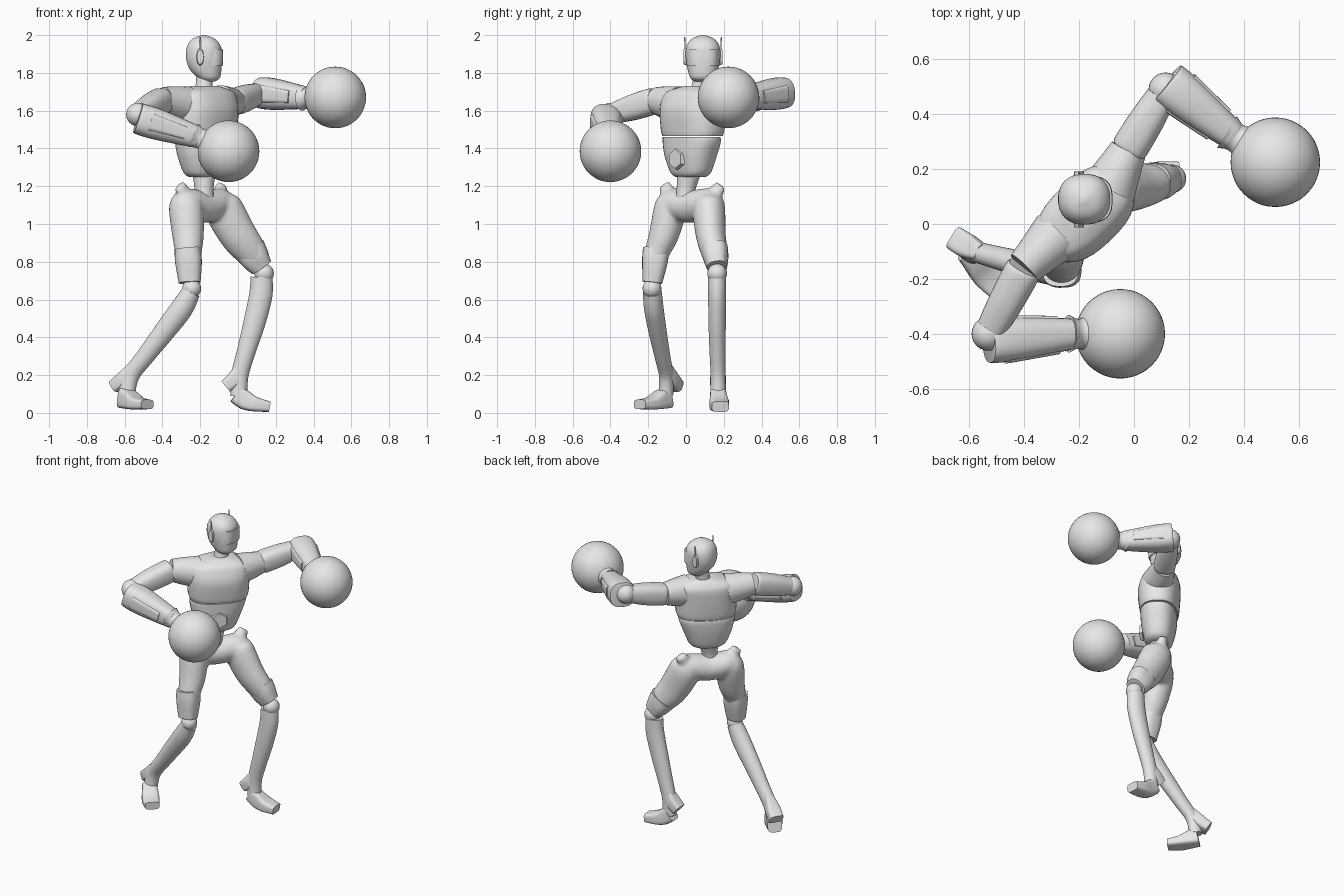
import bpy, bmesh, math
from mathutils import Vector

if "Cube" in bpy.data.objects:
    bpy.data.objects.remove(bpy.data.objects["Cube"])

grey = bpy.data.materials.new("plain_grey")
grey.use_nodes = True
grey.diffuse_color = (0.8, 0.8, 0.8, 1)
grey.node_tree.nodes["Principled BSDF"].inputs["Base Color"].default_value = grey.diffuse_color

SIDE = Vector((.72, .69, 0))       # toward the model's own left
FRONT = Vector((.69, -.72, 0))     # way the chest faces
UP = Vector((0, 0, 1))


def finish(name, bm, angle=40):
    bmesh.ops.recalc_face_normals(bm, faces=bm.faces)
    me = bpy.data.meshes.new(name)
    bm.to_mesh(me)
    bm.free()
    ob = bpy.data.objects.new(name, me)
    bpy.context.collection.objects.link(ob)
    me.materials.append(grey)
    bpy.ops.object.select_all(action='DESELECT')
    ob.select_set(True)
    bpy.context.view_layer.objects.active = ob
    bpy.ops.object.shade_smooth_by_angle(angle=math.radians(angle))
    return ob


def spline(pts, sub):
    # Smooth resampling of stations (x, y, z, half width, half depth)
    out = []
    last = len(pts) - 1
    for i in range(last):
        p0, p1, p2, p3 = [pts[max(0, min(last, i + k))] for k in (-1, 0, 1, 2)]
        for s in range(sub):
            t = s / sub
            out.append([b + .5 * t * (c - a + t * (2 * a - 5 * b + 4 * c - d + t * (3 * (b - c) + d - a)))
                        for a, b, c, d in zip(p0, p1, p2, p3)])
    return out + [list(pts[-1])]


def add_loft(bm, pts, ref, n=28, sub=5, power=2, upright=False):
    st = spline(pts, sub)
    last = len(st) - 1
    rings = []
    for i, s in enumerate(st):
        t = Vector(st[min(i + 1, last)][:3]) - Vector(st[max(i - 1, 0)][:3])
        t = UP.copy() if upright else t.normalized()
        u = (ref - t * ref.dot(t)).normalized()
        v = t.cross(u)
        ring = []
        for k in range(n):
            a = 2 * math.pi * (k + .5) / n
            c, d = math.cos(a), math.sin(a)
            c = math.copysign(abs(c) ** (2 / power), c)
            d = math.copysign(abs(d) ** (2 / power), d)
            ring.append(bm.verts.new(Vector(s[:3]) + u * c * max(s[3], .003) + v * d * max(s[4], .003)))
        rings.append(ring)
    for a, b in zip(rings, rings[1:]):
        for k in range(n):
            bm.faces.new((a[k], a[(k + 1) % n], b[(k + 1) % n], b[k]))
    bm.faces.new(rings[0])
    bm.faces.new(rings[-1])


def loft(name, pts, ref=SIDE, **kw):
    bm = bmesh.new()
    add_loft(bm, pts, ref, **kw)
    return finish(name, bm)


def ball(name, c, r, seg=32):
    bm = bmesh.new()
    bmesh.ops.create_uvsphere(bm, u_segments=seg, v_segments=seg // 2, radius=r)
    bmesh.ops.translate(bm, verts=bm.verts, vec=c)
    return finish(name, bm)


def disc(name, c, axis, r, depth, sides, stretch=1):
    # Short prism facing along axis, stretched upward
    bm = bmesh.new()
    bmesh.ops.create_cone(bm, cap_ends=True, segments=sides, radius1=r, radius2=r * .85, depth=depth)
    rot = axis.to_track_quat('Z', 'Y')
    for v in bm.verts:
        v.co = rot @ v.co
        v.co.z *= stretch
        v.co += Vector(c)
    return finish(name, bm, 30)


def between(a, b, t):
    return tuple(Vector(a).lerp(Vector(b), t))


# Head, visor, ears and neck
X = Vector((1, 0, 0))
loft("head", [(-.155, .09, 1.755, .035, .045), (-.155, .09, 1.775, .06, .068), (-.172, .09, 1.82, .085, .082),
              (-.18, .09, 1.88, .096, .092), (-.18, .09, 1.94, .09, .088), (-.182, .09, 1.98, .06, .06),
              (-.182, .09, 2.0, .01, .01)], X, power=2.3, upright=True)
loft("visor", [(-.17, .09, 1.84, .09, .084), (-.17, .09, 1.88, .092, .086), (-.17, .09, 1.925, .09, .084)],
     X, power=2.8, upright=True)
loft("neck", [(-.18, .07, 1.69, .06, .06), (-.18, .075, 1.73, .045, .045), (-.175, .085, 1.79, .045, .045)])
for name, s in (("right", -1), ("left", 1)):
    y = .09 + s * .094
    disc(name + "_ear", (-.2, y, 1.885), Vector((0, s, 0)), .02, .018, 20, 2.3)
    loft(name + "_antenna", [(-.2, y, 1.9, .006, .004), (-.2, y + s * .003, 1.99, .002, .002)], X, n=8, sub=1)

# Torso
loft("chest", [(-.175, .035, 1.465, .18, .115), (-.175, .035, 1.5, .19, .122), (-.175, .035, 1.6, .195, .13),
               (-.18, .045, 1.67, .195, .12), (-.18, .05, 1.705, .165, .1), (-.18, .065, 1.73, .075, .065)],
     power=2.5, upright=True)
loft("abdomen", [(-.18, .025, 1.25, .09, .065), (-.18, .025, 1.275, .12, .085), (-.18, .025, 1.36, .155, .105),
                 (-.177, .03, 1.43, .175, .112), (-.175, .03, 1.46, .175, .112)], power=2.4, upright=True)
disc("belly_plate", Vector((-.18, .025, 1.345)) + FRONT * .107, FRONT, .06, .02, 6)
loft("waist", [(-.18, .0, 1.1, .06, .06), (-.18, .0, 1.18, .05, .05), (-.18, .015, 1.27, .065, .06)])

# Pelvis and thighs, fused into one smooth body
bm = bmesh.new()
hips = Vector((.22, .3, 0)).normalized()
add_loft(bm, [(-.31, -.1, 1.12, .03, .03), (-.28, -.075, 1.115, .075, .08), (-.185, .015, 1.09, .085, .085),
              (-.09, .125, 1.115, .075, .08), (-.06, .16, 1.12, .03, .03)], UP)
add_loft(bm, [(-.275, -.075, 1.17, .05, .05), (-.275, -.08, 1.1, .09, .085), (-.265, -.115, .95, .085, .08),
              (-.262, -.155, .84, .07, .065), (-.255, -.175, .7, .055, .05)], X)
add_loft(bm, [(-.1, .12, 1.17, .05, .05), (-.085, .12, 1.1, .1, .085), (-.005, .13, .95, .1, .08),
              (.07, .15, .85, .085, .07), (.12, .163, .775, .06, .05)], X)
for p, q in (((-.27, -.08, 1.13), (-.31, -.115, 1.205)), ((-.1, .13, 1.13), (-.085, .185, 1.205))):
    add_loft(bm, [(*p, .05, .05), (*q, .035, .025)], hips, sub=2)
pelvis = finish("pelvis_and_thighs", bm, 60)
mod = pelvis.modifiers.new("fuse", 'REMESH')
mod.mode, mod.voxel_size, mod.use_smooth_shade = 'VOXEL', .011, True
mod = pelvis.modifiers.new("soften", 'SMOOTH')
mod.factor, mod.iterations = .5, 6

# Thigh guards, knees, shins and feet
loft("right_thigh_guard", [(-.268, -.158, .87, .068, .07), (-.262, -.165, .8, .071, .068),
                           (-.256, -.178, .69, .058, .052)], X, power=2.6)
loft("left_thigh_guard", [(.06, .152, .87, .085, .07), (.09, .158, .82, .078, .066),
                          (.125, .165, .77, .06, .052)], X, power=2.6)
ball("right_knee", (-.245, -.18, .658), .05, 24)
ball("left_knee", (.138, .165, .738), .052, 24)
loft("right_shin", [(-.248, -.178, .64, .05, .05), (-.3, -.17, .55, .06, .052), (-.39, -.15, .43, .056, .048),
                    (-.49, -.125, .3, .048, .042), (-.565, -.105, .2, .045, .038), (-.59, -.105, .1, .045, .04)], X)
loft("left_shin", [(.125, .165, .72, .058, .048), (.12, .165, .62, .062, .048), (.085, .165, .47, .058, .046),
                   (.045, .167, .33, .05, .043), (.01, .17, .2, .046, .04), (.005, .17, .09, .045, .042)], X)
loft("right_heel", [(-.55, -.11, .24, .035, .03), (-.6, -.085, .18, .04, .045), (-.65, -.055, .14, .035, .045)],
     UP, power=4)
loft("left_heel", [(.02, .17, .24, .035, .03), (-.02, .17, .18, .04, .042), (-.065, .17, .14, .035, .04)],
     UP, power=4)
loft("right_foot", [(-.605, -.1, .08, .055, .045), (-.575, -.135, .07, .05, .05), (-.535, -.185, .05, .033, .055),
                    (-.48, -.245, .045, .025, .045)], UP, power=4, sub=2)
loft("left_foot", [(-.01, .17, .1, .05, .042), (.04, .172, .065, .05, .046), (.095, .176, .045, .038, .052),
                   (.165, .182, .033, .028, .045)], UP, power=4, sub=2)


# Arms ending in round gloves
def arm(name, chest, shoulder, elbow, cuff, wrist, glove):
    P = lambda t, r, s, a, b: (*between(a, b, t), r, s)
    loft(name + "_shoulder", [P(0, .1, .1, chest, shoulder), P(.6, .085, .08, chest, shoulder),
                              P(1, .07, .068, chest, shoulder)], UP)
    loft(name + "_upper_arm", [P(0, .062, .06, shoulder, elbow), P(.08, .07, .067, shoulder, elbow),
                               P(.5, .068, .064, shoulder, elbow), P(.9, .055, .055, shoulder, elbow)], UP, power=2.6)
    ball(name + "_elbow", elbow, .062, 24)
    loft(name + "_forearm", [P(0, .075, .075, cuff, wrist), P(.04, .083, .083, cuff, wrist),
                             P(.35, .082, .08, cuff, wrist), P(.97, .06, .056, cuff, wrist),
                             P(1, .055, .05, cuff, wrist)], UP, power=2.6)
    loft(name + "_forearm_plate", [P(.2, .05, .088, cuff, wrist), P(.8, .035, .07, cuff, wrist)],
         UP, power=6, sub=1)
    loft(name + "_glove_cuff", [P(-.1, .068, .068, wrist, glove), P(.15, .055, .055, wrist, glove),
                                P(.5, .1, .1, wrist, glove)], UP)
    ball(name + "_glove", glove, .163, 48)


arm("right", (-.28, -.04, 1.63), (-.4, -.16, 1.655), (-.53, -.4, 1.58),
    (-.53, -.425, 1.56), (-.22, -.4, 1.462), (-.05, -.4, 1.385))
arm("left", (-.09, .13, 1.635), (-.02, .27, 1.645), (.115, .49, 1.695),
    (.12, .515, 1.695), (.355, .325, 1.668), (.515, .225, 1.67))
